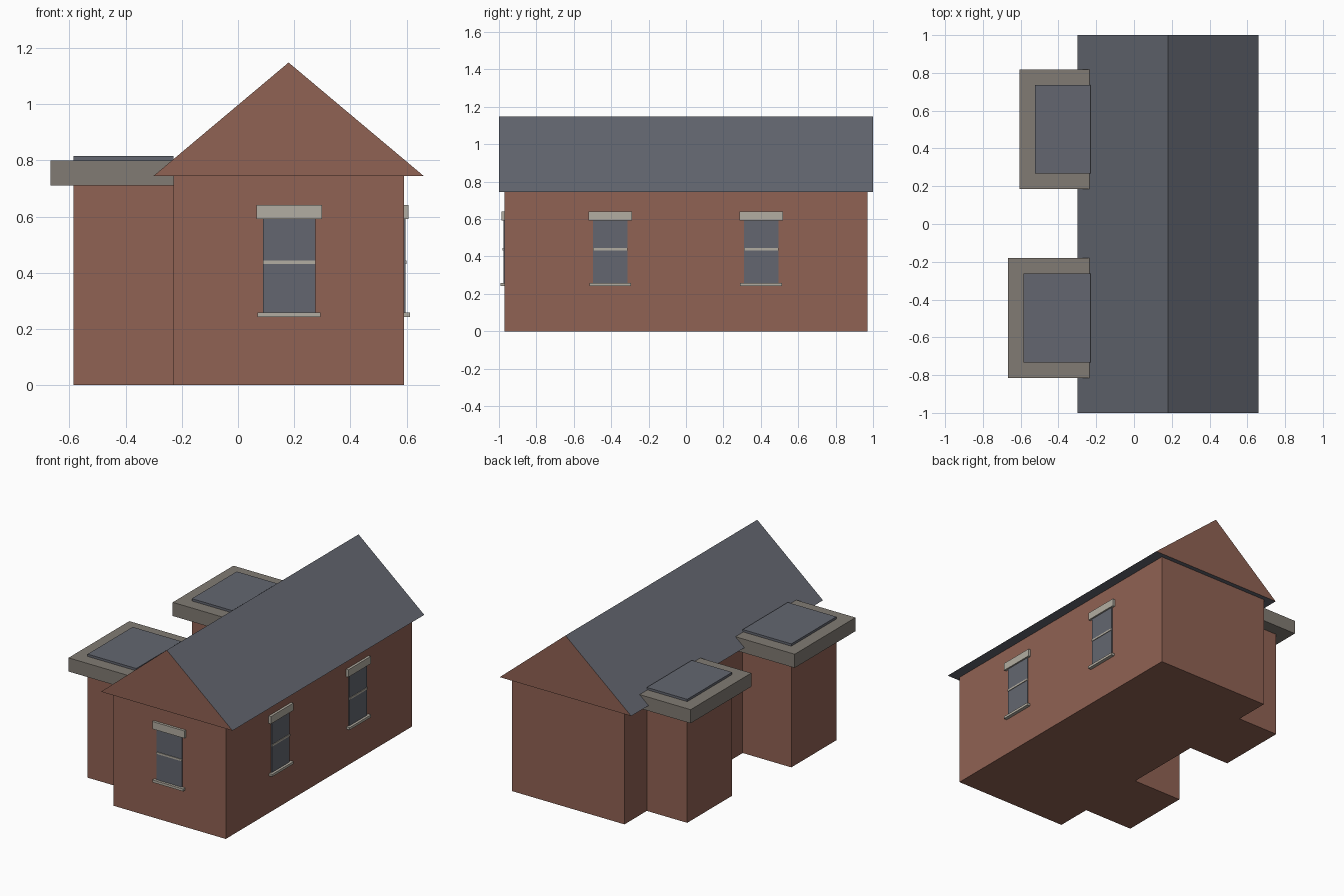
import bpy
import bmesh
from math import pi
from mathutils import Matrix, Vector

default = bpy.data.objects.get("Cube")
if default:
    bpy.data.objects.remove(default, do_unlink=True)


def material(name, rgb):
    m = bpy.data.materials.new(name)
    m.use_nodes = True
    m.diffuse_color = (*rgb, 1)
    m.node_tree.nodes["Principled BSDF"].inputs["Base Color"].default_value = (*rgb, 1)
    return m


brick = material("brick", (0.28, 0.122, 0.087))
slate = material("slate", (0.125, 0.134, 0.162))
stone = material("stone", (0.22, 0.198, 0.172))
trim = material("pale_trim", (0.45, 0.42, 0.36))


def finish(name, bm, *mats):
    bmesh.ops.recalc_face_normals(bm, faces=bm.faces)
    mesh = bpy.data.meshes.new(name)
    bm.to_mesh(mesh)
    bm.free()
    for m in mats:
        mesh.materials.append(m)
    ob = bpy.data.objects.new(name, mesh)
    bpy.context.collection.objects.link(ob)
    return ob


def box(name, x, y, z, mat, place=Matrix()):
    """Box from (min, max) ranges, optionally moved by a matrix."""
    bm = bmesh.new()
    bmesh.ops.create_cube(bm, size=1)
    for v in bm.verts:
        v.co = place @ Vector([(a + b) / 2 + c * (b - a)
                               for c, (a, b) in zip(v.co, (x, y, z))])
    return finish(name, bm, mat)


# Main walls
box("main_walls", (-0.23, 0.59), (-0.97, 0.97), (0, 0.745), brick)

# Gable roof: slate slopes and eaves, brick gable ends
bm = bmesh.new()
profile = [(-0.30, 0.745), (0.66, 0.745), (0.18, 1.148)]
gable = bm.faces.new([bm.verts.new((x, -1, z)) for x, z in profile])
swept = bmesh.ops.extrude_face_region(bm, geom=[gable], use_keep_orig=True)
bmesh.ops.translate(bm, vec=(0, 2, 0),
                    verts=[g for g in swept["geom"] if isinstance(g, bmesh.types.BMVert)])
bm.normal_update()
for f in bm.faces:
    f.material_index = 1 if abs(f.normal.y) > 0.9 else 0
finish("gable_roof", bm, slate, brick)

# Flat-roofed side bays with an overhanging stone slab
RIM = 0.082
for label, outer, y0, y1 in (("front", -0.585, -0.733, -0.263),
                             ("back", -0.525, 0.268, 0.737)):
    box(label + "_bay_walls", (outer, -0.23), (y0, y1), (0, 0.72), brick)
    box(label + "_bay_slab", (outer - RIM, -0.23), (y0 - RIM, y1 + RIM), (0.71, 0.80), stone)
    box(label + "_bay_roof_panel", (outer, -0.23), (y0, y1), (0.80, 0.815), slate)


def window(name, origin, turn):
    """Sash window facing local -y, centred on its wall position."""
    place = Matrix.Translation(origin) @ Matrix.Rotation(turn, 4, "Z")
    parts = (("glass", 0.093, 0.006, 0.255, 0.595, slate),
             ("rail", 0.093, 0.01, 0.432, 0.444, trim),
             ("lintel", 0.117, 0.016, 0.592, 0.641, trim),
             ("sill", 0.112, 0.022, 0.243, 0.259, trim))
    for part, half, depth, z0, z1, mat in parts:
        box(name + "_" + part, (-half, half), (-depth, 0.002), (z0, z1), mat, place)


window("front_window", (0.182, -0.97, 0), 0)
for label, y in (("side_front", -0.405), ("side_back", 0.402)):
    window(label + "_window", (0.59, y, 0), pi / 2)
